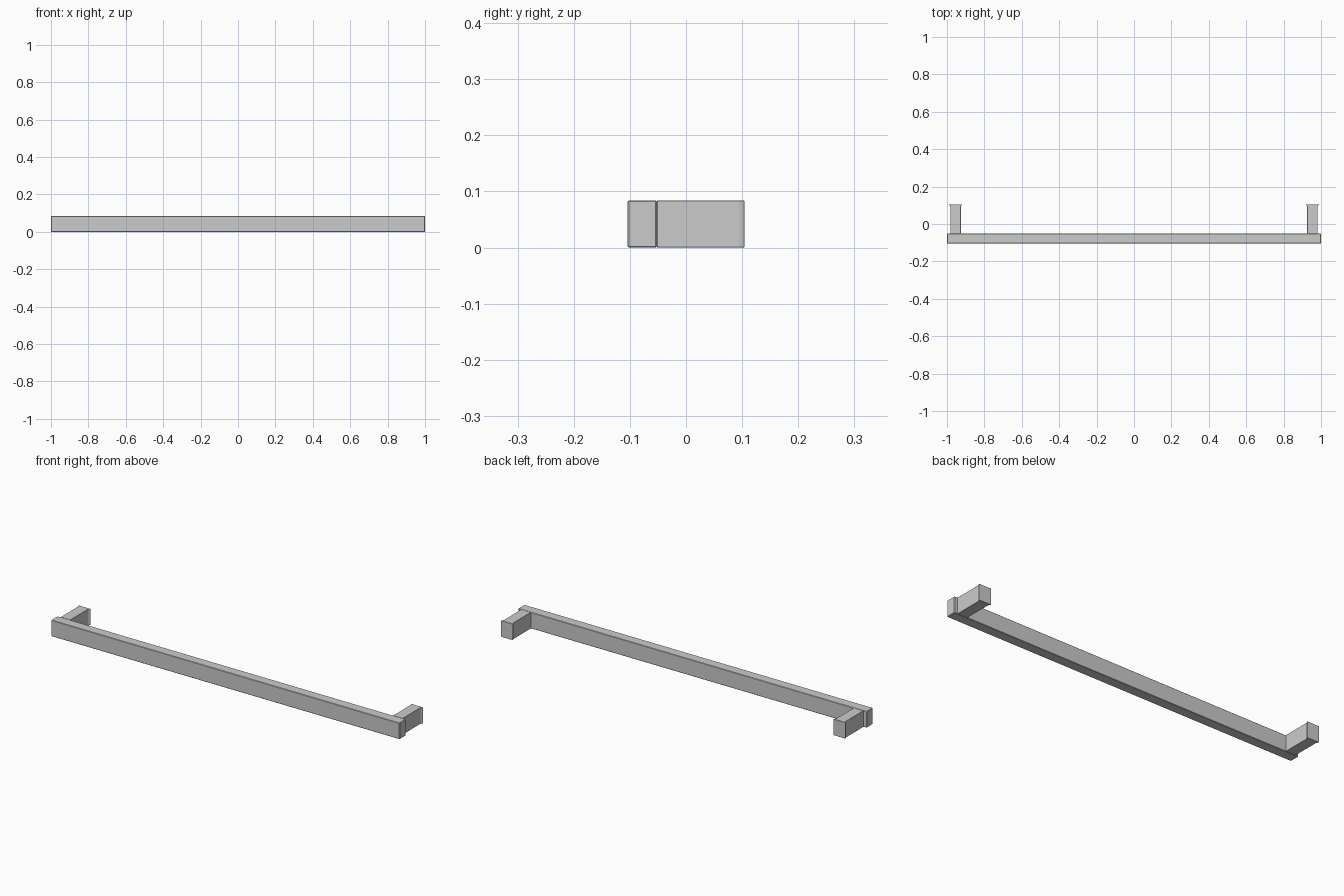
import bpy, bmesh

if "Cube" in bpy.data.objects:
    bpy.data.objects.remove(bpy.data.objects["Cube"])

H = 0.084          # overall height
CX = 0.954         # post centre distance from middle


def prism(name, outline, bevel):
    """Extrude an xy outline up from z = 0 and soften its edges slightly."""
    bm = bmesh.new()
    face = bm.faces.new([bm.verts.new((x, y, 0)) for x, y in outline])
    ext = bmesh.ops.extrude_face_region(bm, geom=[face])
    top = [v for v in ext["geom"] if isinstance(v, bmesh.types.BMVert)]
    bmesh.ops.translate(bm, verts=top, vec=(0, 0, H))
    bmesh.ops.recalc_face_normals(bm, faces=bm.faces)
    mesh = bpy.data.meshes.new(name)
    bm.to_mesh(mesh)
    bm.free()
    obj = bpy.data.objects.new(name, mesh)
    bpy.context.collection.objects.link(obj)
    mod = obj.modifiers.new("edge_softening", 'BEVEL')
    mod.width = bevel
    mod.segments = 1
    return obj


# Long front grip bar
prism("grip_bar", [(-1, -0.104), (1, -0.104), (1, -0.052), (-1, -0.052)], 0.002)

# Mounting posts, flaring slightly at the wall end
half = [(0.028, -0.052), (0.028, 0.093), (0.035, 0.104)]
for side, label in ((-1, "left"), (1, "right")):
    right_edge = [(side * CX + x, y) for x, y in half]
    left_edge = [(side * CX - x, y) for x, y in reversed(half)]
    prism(label + "_mounting_post", right_edge + left_edge, 0.0008)
